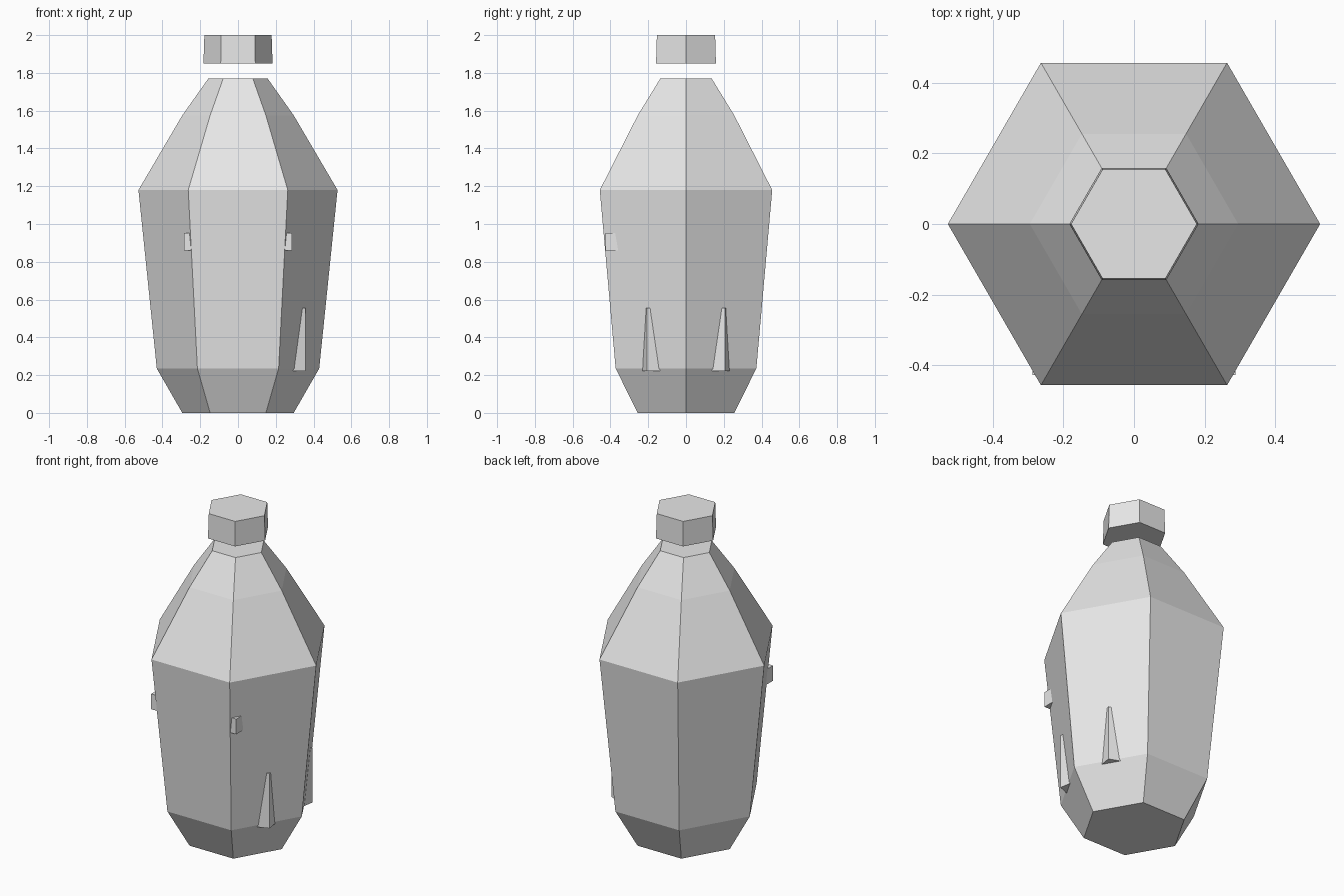
import bpy, bmesh, math
from mathutils import Vector

cube = bpy.data.objects.get("Cube")
if cube:
    bpy.data.objects.remove(cube, do_unlink=True)

grey = bpy.data.materials.new("plain_grey")
grey.use_nodes = True
GREY = (0.8, 0.8, 0.8, 1)
grey.diffuse_color = GREY
grey.node_tree.nodes["Principled BSDF"].inputs["Base Color"].default_value = GREY


def loft(name, rings):
    """Closed flat-shaded solid through rings of points, lowest ring first."""
    bm = bmesh.new()
    loops = [[bm.verts.new(p) for p in ring] for ring in rings]
    n = len(loops[0])
    for low, high in zip(loops, loops[1:]):
        for i in range(n):
            j = (i + 1) % n
            bm.faces.new((low[i], low[j], high[j], high[i]))
    bm.faces.new(loops[0][::-1])
    bm.faces.new(loops[-1])
    bmesh.ops.recalc_face_normals(bm, faces=bm.faces)
    mesh = bpy.data.meshes.new(name)
    bm.to_mesh(mesh)
    bm.free()
    mesh.materials.append(grey)
    obj = bpy.data.objects.new(name, mesh)
    bpy.context.collection.objects.link(obj)
    return obj


def hexagon(radius, z):
    angles = [math.radians(60 * i) for i in range(6)]
    return [(radius * math.cos(a), radius * math.sin(a), z) for a in angles]


def fin_ring(angle, half_width, surface, ridge, z):
    """Triangle whose ridge points outward from a body face."""
    out = Vector((math.cos(angle), math.sin(angle), 0))
    side = Vector((-out.y, out.x, 0))
    up = Vector((0, 0, z))
    return [out * surface - side * half_width + up,
            out * ridge + up,
            out * surface + side * half_width + up]


# Six-sided bottle body
profile = [(0.295, 0), (0.43, 0.235), (0.527, 1.18), (0.295, 1.575), (0.157, 1.77)]
loft("body", [hexagon(r, z) for r, z in profile])

# Floating cap
loft("cap", [hexagon(0.183, 1.85), hexagon(0.178, 2.0)])

# Small blocks on the two front corners
for side, label in ((1, "left"), (-1, "right")):
    xs, ys = (0.22 * side, 0.287 * side), (-0.427, -0.36)
    loft(label + "_block", [[(xs[0], ys[0], z), (xs[1], ys[0], z),
                             (xs[1], ys[1], z), (xs[0], ys[1], z)]
                            for z in (0.86, 0.953)])

# Tapered fins on the two left-hand faces
for degrees, label in ((-30, "front"), (30, "back")):
    a = math.radians(degrees)
    loft(label + "_fin", [fin_ring(a, 0.055, 0.368, 0.413, 0.222),
                          fin_ring(a, 0.015, 0.398, 0.413, 0.555)])
